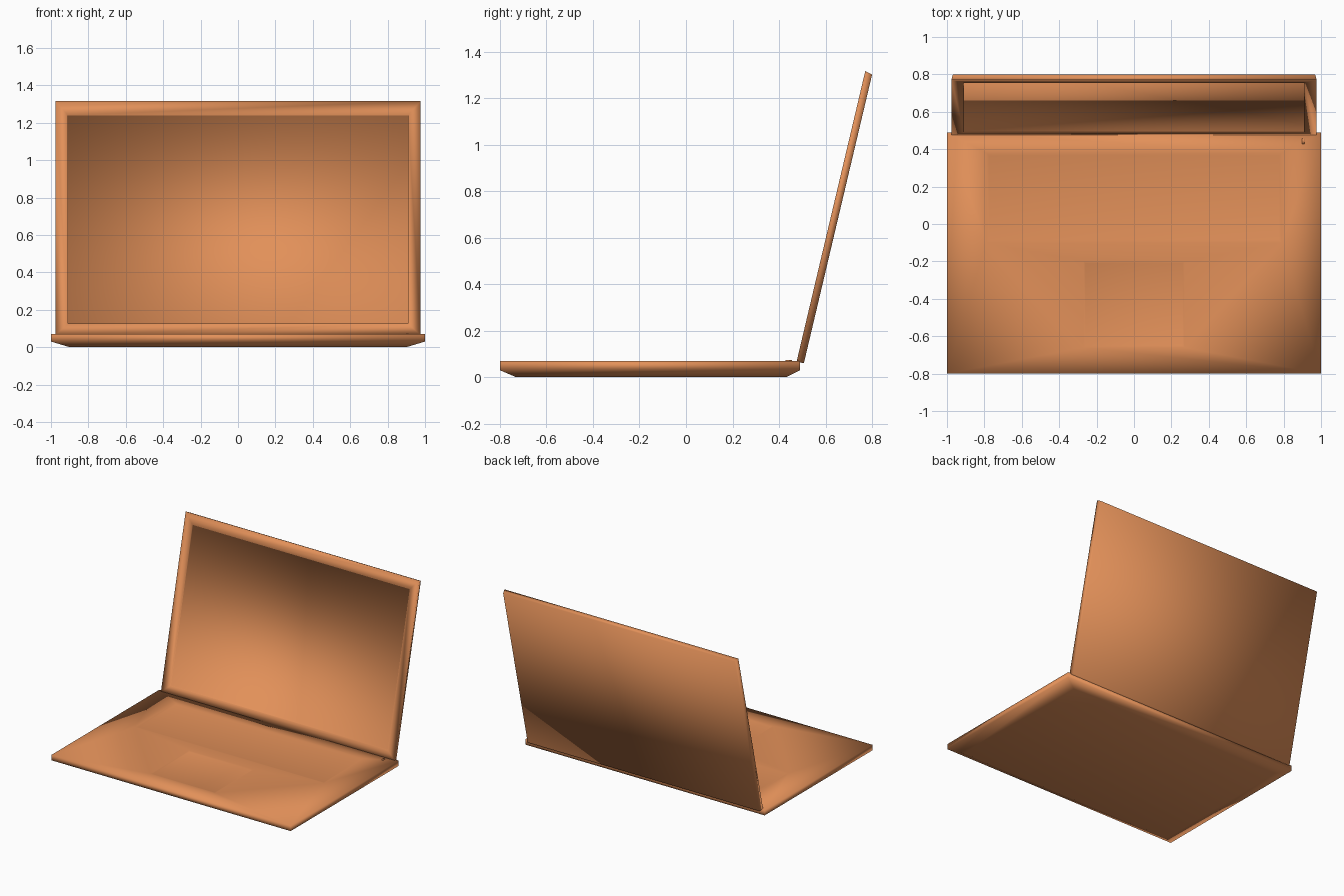
import bpy, bmesh
from math import acos

if "Cube" in bpy.data.objects:
    bpy.data.objects.remove(bpy.data.objects["Cube"])

COLOUR = (0.76, 0.28, 0.1, 1)
copper = bpy.data.materials.new("copper")
copper.use_nodes = True
copper.diffuse_color = COLOUR
copper.node_tree.nodes["Principled BSDF"].inputs["Base Color"].default_value = COLOUR


def ring(bm, half_x, y0, y1, z):
    """Four corners of a level rectangle."""
    return [bm.verts.new((x, y, z)) for x, y in
            ((-half_x, y0), (half_x, y0), (half_x, y1), (-half_x, y1))]


def skin(bm, a, b):
    """Wall between two rectangles."""
    for i in range(4):
        j = (i + 1) % 4
        bm.faces.new((a[i], a[j], b[j], b[i]))


def loop_edges(bm, r):
    edges = []
    for i in range(4):
        pair = (r[i], r[(i + 1) % 4])
        edges.append(bm.edges.get(pair) or bm.edges.new(pair))
    return edges


def finish(bm, name):
    bmesh.ops.recalc_face_normals(bm, faces=bm.faces[:])
    for face in bm.faces:
        face.smooth = True
    mesh = bpy.data.meshes.new(name)
    bm.to_mesh(mesh)
    bm.free()
    mesh.materials.append(copper)
    obj = bpy.data.objects.new(name, mesh)
    bpy.context.collection.objects.link(obj)
    return obj


# Base: tray with a tapered underside
DECK = 0.07
bm = bmesh.new()
foot = ring(bm, 0.9, -0.73, 0.43, 0)
belly = ring(bm, 1, -0.8, 0.49, 0.03)
rim = ring(bm, 1, -0.8, 0.49, DECK)
bm.faces.new(foot)
skin(bm, foot, belly)
skin(bm, belly, rim)

# Shallow keyboard well and touchpad sunk into the deck
deck_edges = loop_edges(bm, rim)
for half_x, y0, y1, slope in ((0.79, -0.1, 0.38, 0.015), (0.27, -0.66, -0.2, 0.01)):
    lip = ring(bm, half_x, y0, y1, DECK)
    floor = ring(bm, half_x - slope, y0 + slope, y1 - slope, DECK - 0.004)
    deck_edges += loop_edges(bm, lip)
    skin(bm, lip, floor)
    bm.faces.new(floor)
bmesh.ops.triangle_fill(bm, edges=deck_edges, use_beauty=True)
finish(bm, "base")

# Lid: drawn flat with the screen up, then tilted open
bm = bmesh.new()
back = ring(bm, 0.968, 0.003, 1.277, -0.032)
front = ring(bm, 0.977, 0, 1.285, 0)
bezel = ring(bm, 0.908, 0.062, 1.207, 0)
screen = ring(bm, 0.908, 0.062, 1.207, -0.008)
bm.faces.new(back)
for a, b in ((back, front), (front, bezel), (bezel, screen)):
    skin(bm, a, b)
bm.faces.new(screen)
lid = finish(bm, "lid")
lid.location = (0, 0.475, 0.065)
lid.rotation_euler.x = acos(0.23)

# Power button
bm = bmesh.new()
low = ring(bm, 0.006, -0.014, 0.014, -0.002)
high = ring(bm, 0.006, -0.014, 0.014, 0.003)
bm.faces.new(low)
skin(bm, low, high)
bm.faces.new(high)
button = finish(bm, "power_button")
button.location = (0.905, 0.442, DECK)
